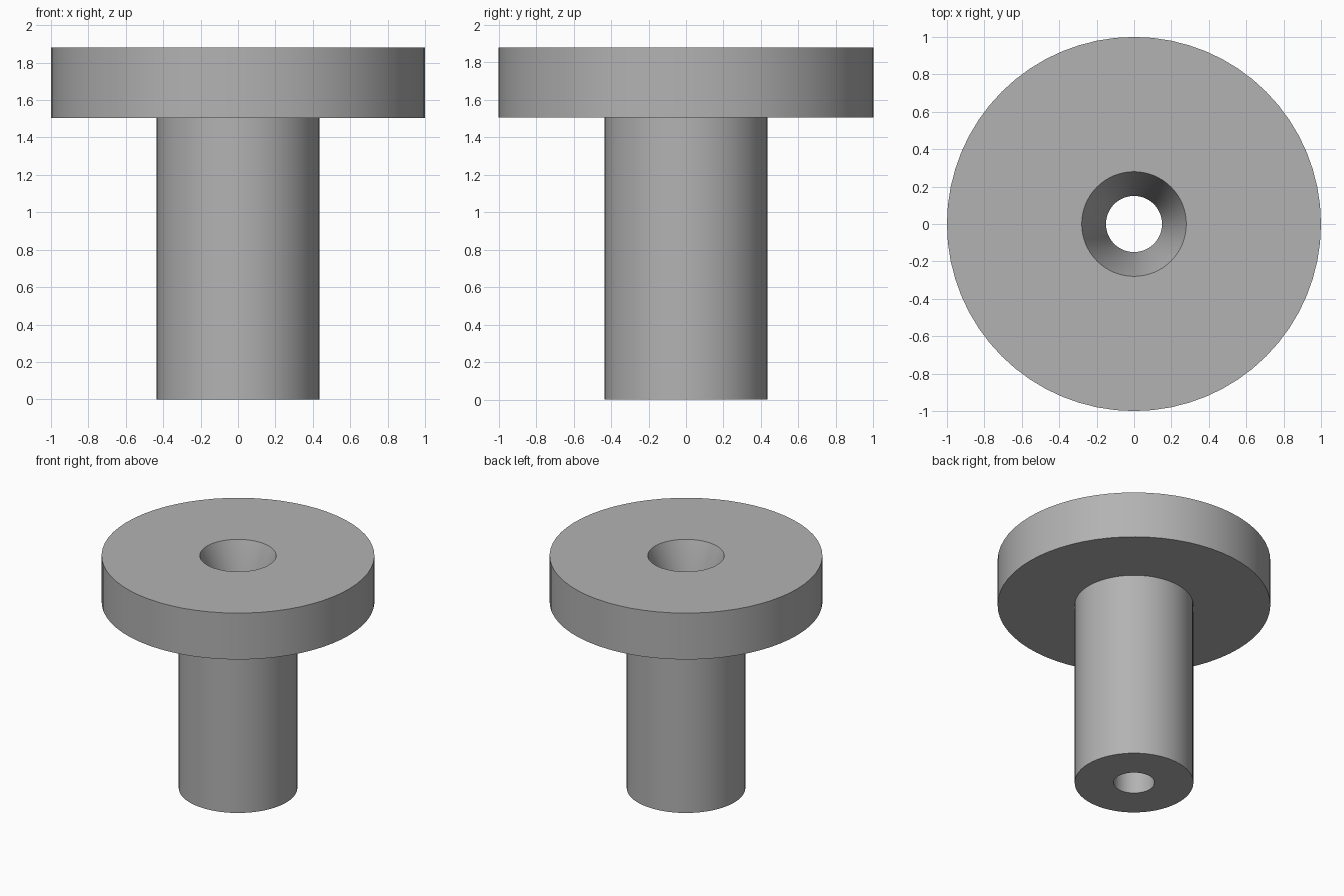
import bpy, bmesh, math

cube = bpy.data.objects.get("Cube")
if cube:
    bpy.data.objects.remove(cube, do_unlink=True)

SIDES = 64

grey = bpy.data.materials.new("plain grey")
grey.use_nodes = True
colour = (0.45, 0.45, 0.45, 1)
grey.diffuse_color = colour
grey.node_tree.nodes["Principled BSDF"].inputs["Base Color"].default_value = colour


def lathe(name, profile):
    """Spin a closed (radius, height) outline around the z axis."""
    bm = bmesh.new()
    rings = []
    for r, z in profile:
        rings.append([bm.verts.new((r * math.cos(a), r * math.sin(a), z))
                      for a in (math.tau * i / SIDES for i in range(SIDES))])
    for low, high in zip(rings, rings[1:] + rings[:1]):
        for i in range(SIDES):
            j = (i + 1) % SIDES
            bm.faces.new((low[i], low[j], high[j], high[i]))
    bmesh.ops.recalc_face_normals(bm, faces=bm.faces)
    mesh = bpy.data.meshes.new(name)
    bm.to_mesh(mesh)
    bm.free()
    mesh.materials.append(grey)
    obj = bpy.data.objects.new(name, mesh)
    bpy.context.collection.objects.link(obj)
    bpy.ops.object.select_all(action="DESELECT")
    obj.select_set(True)
    bpy.context.view_layer.objects.active = obj
    bpy.ops.object.shade_smooth_by_angle(angle=math.radians(30))
    return obj


# Flanged bushing: stem, wide flange, tapered mouth and straight bore
bore, mouth, stem, flange = 0.15, 0.28, 0.435, 1.0
shoulder, top = 1.505, 1.88
lathe("flanged_bushing", [
    (bore, 0), (stem, 0), (stem, shoulder), (flange, shoulder),
    (flange, top), (mouth, top), (bore, shoulder),
])
